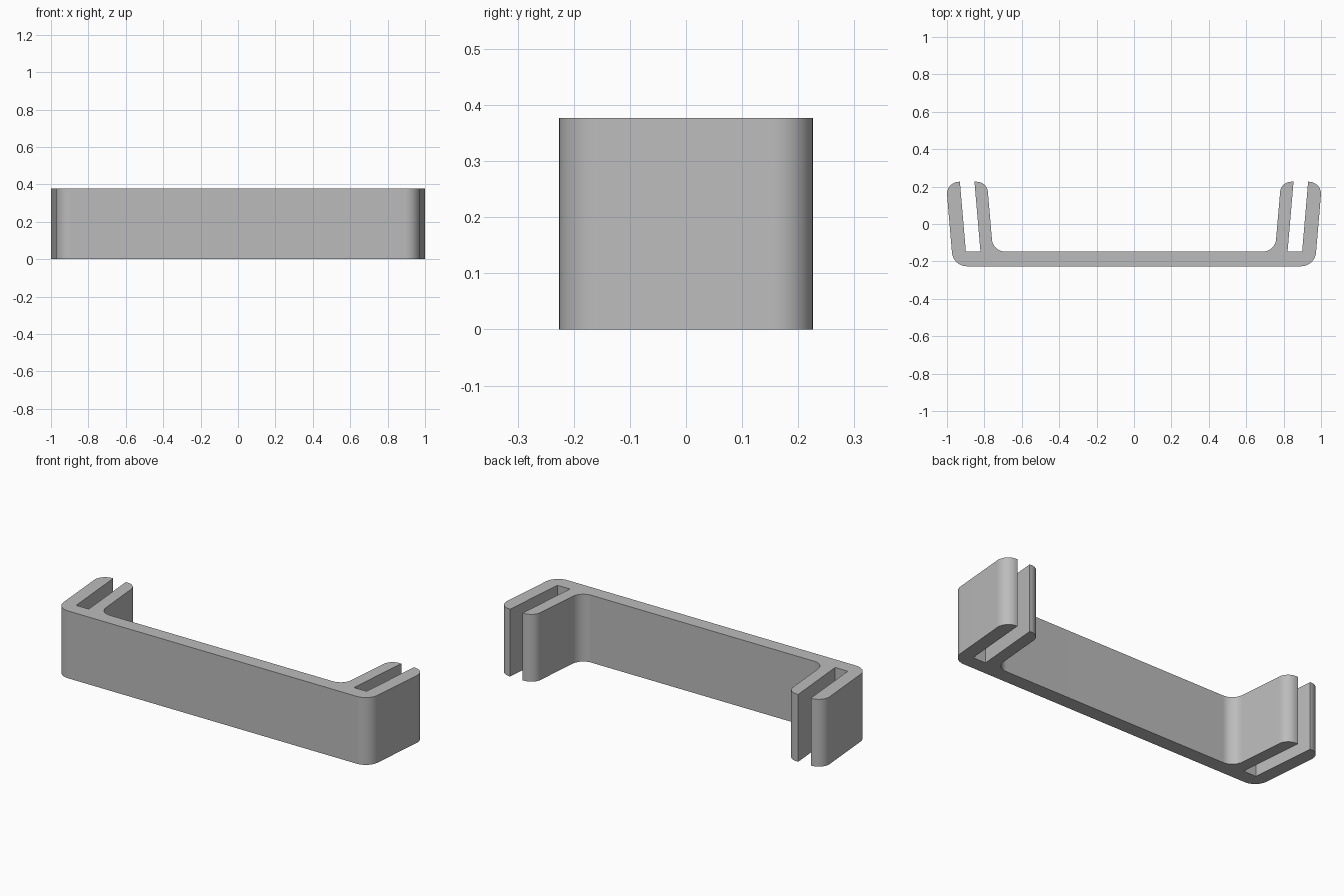
import bpy
import bmesh
import math
from mathutils import Vector

default_cube = bpy.data.objects.get("Cube")
if default_cube:
    bpy.data.objects.remove(default_cube, do_unlink=True)

HEIGHT = 0.377
ARC_STEPS = 14


def rounded_corner(before, corner, after, radius):
    """Points of a tangent arc replacing one corner of an outline."""
    if radius == 0:
        return [corner]
    a = (before - corner).normalized()
    b = (after - corner).normalized()
    half = a.angle(b) / 2
    start = corner + a * (radius / math.tan(half))
    end = corner + b * (radius / math.tan(half))
    centre = corner + (a + b).normalized() * (radius / math.sin(half))
    u, v = start - centre, end - centre
    sweep = u.angle(v)
    points = []
    for i in range(ARC_STEPS + 1):
        t = i / ARC_STEPS
        mix = u * math.sin((1 - t) * sweep) + v * math.sin(t * sweep)
        points.append(centre + mix / math.sin(sweep))
    return points


# Left half of the outline: x, y, corner radius
corners = [
    (0.967, -0.226, 0.080),   # outer bend
    (1.0055, 0.226, 0.065),   # outer finger tip
    (0.931, 0.226, 0),        # slot mouth
    (0.899, -0.147, 0),       # slot floor
    (0.821, -0.147, 0),
    (0.853, 0.226, 0),
    (0.786, 0.226, 0.060),    # inner finger tip
    (0.754, -0.147, 0.070),   # inner bend
]
pts = [Vector((x, y, 0)) for x, y, r in corners]
path = [Vector((0, pts[0].y, 0))] + pts + [Vector((0, pts[-1].y, 0))]
half_outline = []
for i, (x, y, radius) in enumerate(corners):
    half_outline += rounded_corner(path[i], path[i + 1], path[i + 2], radius)

# Mirror the half outline and extrude it upward
outline = half_outline + [Vector((-p.x, p.y, 0)) for p in reversed(half_outline)]
bm = bmesh.new()
base = bm.faces.new([bm.verts.new(p) for p in outline])
extruded = bmesh.ops.extrude_face_region(bm, geom=[base], use_keep_orig=True)
top_verts = [g for g in extruded["geom"] if isinstance(g, bmesh.types.BMVert)]
bmesh.ops.translate(bm, verts=top_verts, vec=(0, 0, HEIGHT))
bmesh.ops.recalc_face_normals(bm, faces=bm.faces[:])
mesh = bpy.data.meshes.new("slotted_bracket")
bm.to_mesh(mesh)
bm.free()

bracket = bpy.data.objects.new("slotted_bracket", mesh)
bpy.context.collection.objects.link(bracket)

# Plain grey material
grey = bpy.data.materials.new("plain_grey")
grey.use_nodes = True
colour = (0.5, 0.5, 0.5, 1)
grey.diffuse_color = colour
grey.node_tree.nodes["Principled BSDF"].inputs["Base Color"].default_value = colour
mesh.materials.append(grey)

# Smooth bends, crisp slot and rim edges
bpy.ops.object.select_all(action="DESELECT")
bracket.select_set(True)
bpy.context.view_layer.objects.active = bracket
bpy.ops.object.shade_smooth_by_angle(angle=math.radians(30))
weighted = bracket.modifiers.new("flat_wall_normals", "WEIGHTED_NORMAL")
weighted.keep_sharp = True
